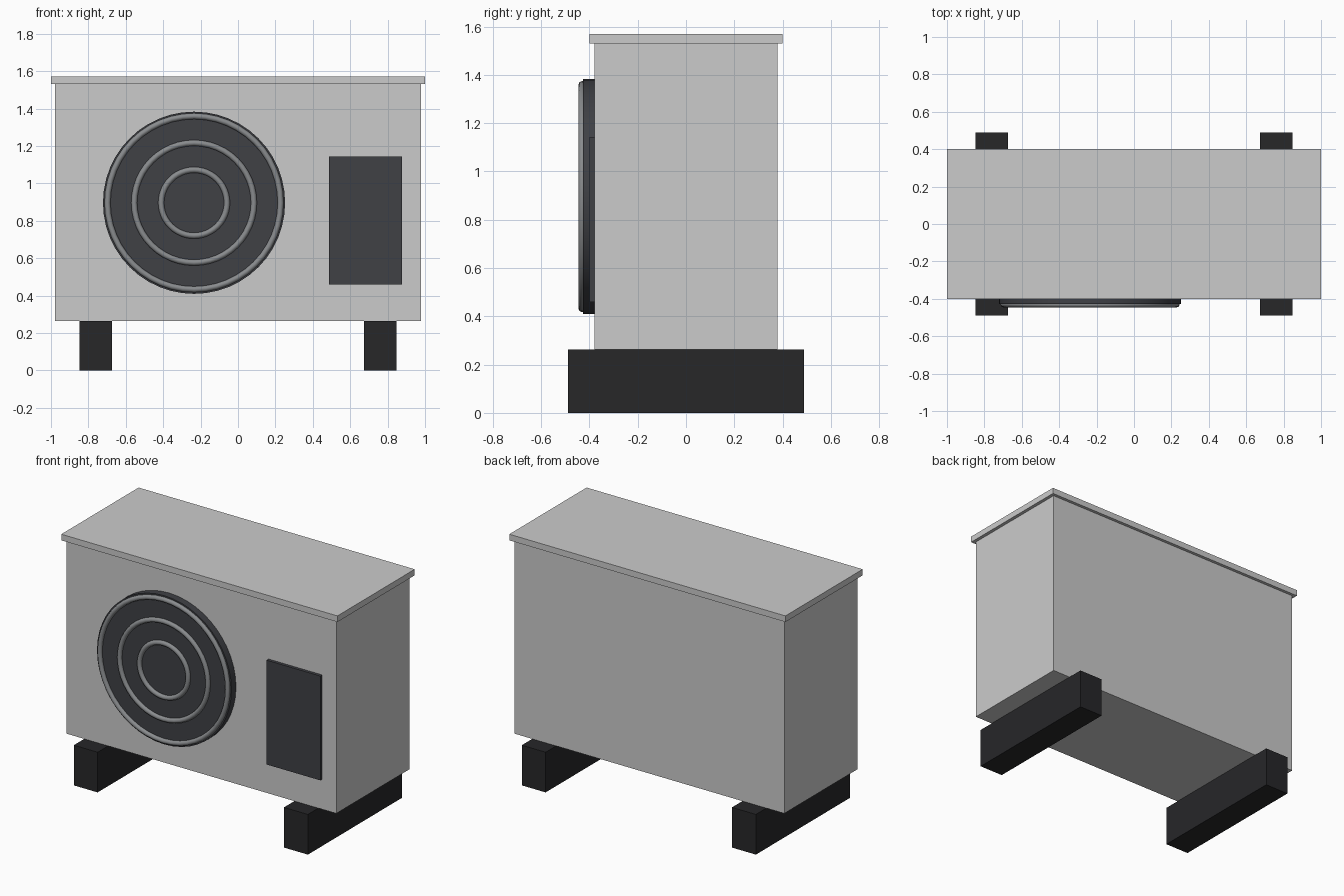
import bpy, math

if "Cube" in bpy.data.objects:
    bpy.data.objects.remove(bpy.data.objects["Cube"])

def material(name, rgb):
    m = bpy.data.materials.new(name)
    m.diffuse_color = (*rgb, 1)
    m.use_nodes = True
    m.node_tree.nodes["Principled BSDF"].inputs["Base Color"].default_value = m.diffuse_color
    return m

casing_grey = material("casing_grey", (0.60, 0.62, 0.63))
dark_grey = material("dark_grey", (0.05, 0.052, 0.06))
rubber_black = material("rubber_black", (0.02, 0.02, 0.022))
wire_grey = material("wire_grey", (0.25, 0.26, 0.27))

def box(name, x, y, z, mat):
    """Box spanning the given (min, max) ranges."""
    spans = (x, y, z)
    bpy.ops.mesh.primitive_cube_add(size=1, location=[sum(s) / 2 for s in spans])
    o = bpy.context.object
    o.name = name
    o.scale = [s[1] - s[0] for s in spans]
    bpy.ops.object.transform_apply(location=False, rotation=False, scale=True)
    o.data.materials.append(mat)
    return o

# Casing and overhanging lid
box("casing", (-0.978, 0.978), (-0.38, 0.38), (0.263, 1.53), casing_grey)
box("lid", (-1, 1), (-0.4, 0.4), (1.53, 1.57), casing_grey)

# Floor rails running front to back
for side, label in ((-1, "left"), (1, "right")):
    x = sorted((side * 0.675, side * 0.848))
    box(label + "_floor_rail", x, (-0.488, 0.488), (0, 0.263), rubber_black)

# Service panel beside the fan
box("service_panel", (0.487, 0.876), (-0.40, -0.375), (0.46, 1.143), dark_grey)

# Fan disc
FX, FZ = -0.235, 0.896
bpy.ops.mesh.primitive_cylinder_add(vertices=48, radius=0.487, depth=0.055,
                                    location=(FX, -0.4, FZ), rotation=(math.pi / 2, 0, 0))
disc = bpy.context.object
disc.name = "fan_disc"
disc.data.materials.append(dark_grey)
bpy.ops.object.shade_smooth_by_angle(angle=math.radians(30))

# Concentric guard rings
for name, radius in (("outer", 0.463), ("middle", 0.32), ("inner", 0.176)):
    bpy.ops.mesh.primitive_torus_add(major_segments=48, minor_segments=8,
                                     major_radius=radius, minor_radius=0.016,
                                     location=(FX, -0.43, FZ), rotation=(math.pi / 2, 0, 0))
    ring = bpy.context.object
    ring.name = name + "_guard_ring"
    ring.data.materials.append(wire_grey)
    bpy.ops.object.shade_smooth()
